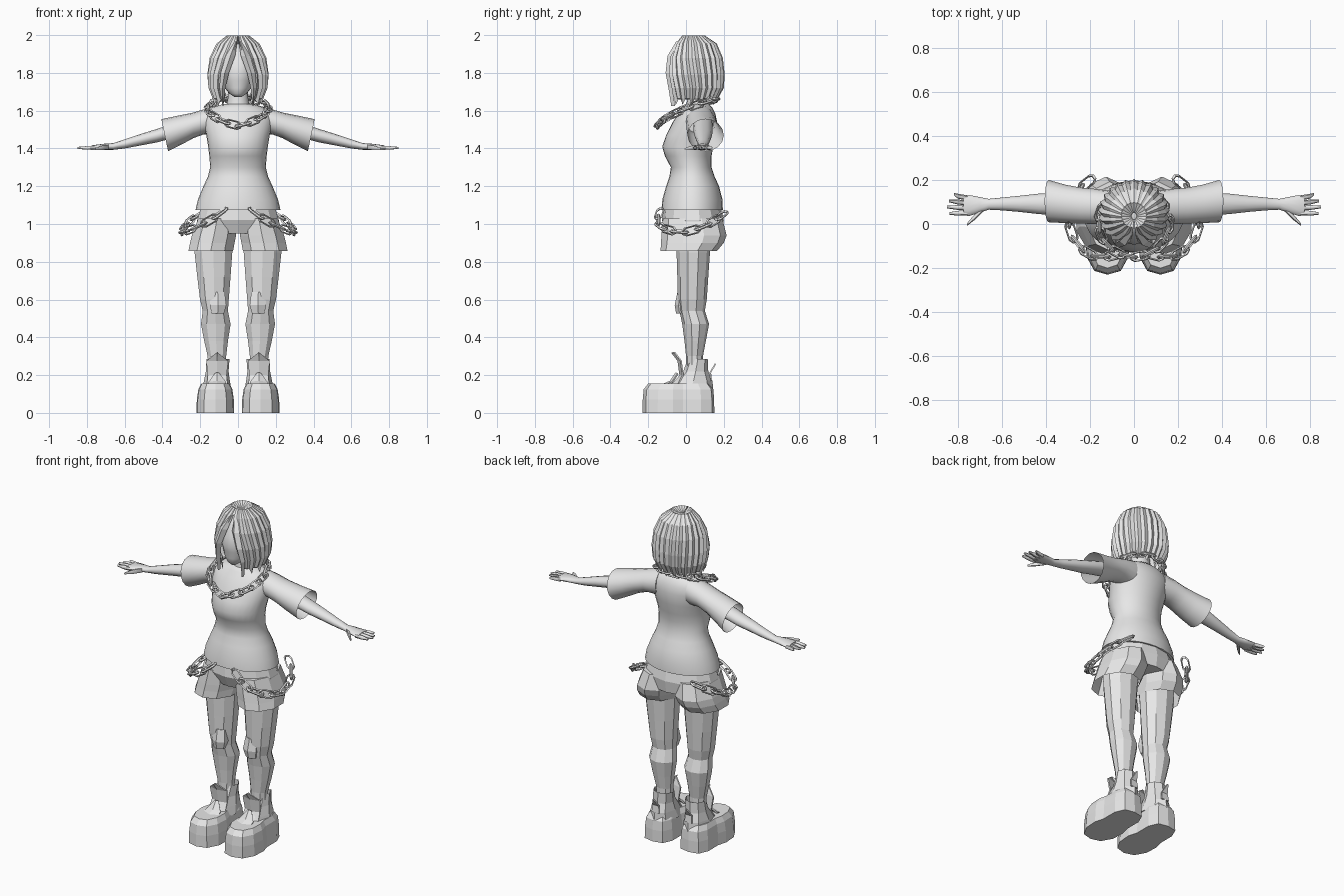
import bpy, bmesh, math
from mathutils import Vector, Quaternion

if "Cube" in bpy.data.objects:
    bpy.data.objects.remove(bpy.data.objects["Cube"])

GREY = bpy.data.materials.new("plain grey")
GREY.diffuse_color = (0.8, 0.8, 0.8, 1)
GREY.use_nodes = True
GREY.node_tree.nodes["Principled BSDF"].inputs["Base Color"].default_value = GREY.diffuse_color


def finish(name, bm, mirror=False, smooth=0, thick=0):
    bmesh.ops.recalc_face_normals(bm, faces=bm.faces)
    me = bpy.data.meshes.new(name)
    bm.to_mesh(me)
    bm.free()
    me.materials.append(GREY)
    ob = bpy.data.objects.new(name, me)
    bpy.context.collection.objects.link(ob)
    if smooth:
        bpy.ops.object.select_all(action='DESELECT')
        ob.select_set(True)
        bpy.context.view_layer.objects.active = ob
        bpy.ops.object.shade_smooth_by_angle(angle=math.radians(smooth))
    if thick:
        ob.modifiers.new("thickness", 'SOLIDIFY').thickness = thick
    if mirror:
        ob.modifiers.new("mirror", 'MIRROR')
    return ob


def loft(name, rings, caps=(True, True), closed=True, **kw):
    """Skin a list of equal-length point rings."""
    bm = bmesh.new()
    rows = [[bm.verts.new(p) for p in r] for r in rings]
    n = len(rows[0])
    for a, b in zip(rows, rows[1:]):
        for i in range(n if closed else n - 1):
            j = (i + 1) % n
            bm.faces.new((a[i], a[j], b[j], b[i]))
    if closed and caps[0]:
        bm.faces.new(rows[0])
    if closed and caps[1]:
        bm.faces.new(rows[-1])
    return finish(name, bm, **kw)


def zring(z, x0, x1, y0, y1, n):
    """Horizontal oval filling the given x and y limits."""
    cx, cy, rx, ry = (x0 + x1) / 2, (y0 + y1) / 2, (x1 - x0) / 2, (y1 - y0) / 2
    return [(cx + rx * math.sin(t), cy - ry * math.cos(t), z)
            for t in (2 * math.pi * i / n for i in range(n))]


def xring(x, y0, y1, z0, z1, n, tilt=0):
    """Upright oval across the x axis; tilt pushes its top outward."""
    cy, cz, ry, rz = (y0 + y1) / 2, (z0 + z1) / 2, (y1 - y0) / 2, (z1 - z0) / 2
    return [(x + tilt * math.sin(t), cy + ry * math.cos(t), cz + rz * math.sin(t))
            for t in (2 * math.pi * i / n for i in range(n))]


def chain(name, path, count, width, closed=False, mirror=False):
    """Lay oval links along a path, rolled alternately."""
    pts = [Vector(p) for p in path]
    lens = [0]
    for a, b in zip(pts, pts[1:]):
        lens.append(lens[-1] + (b - a).length)

    def at(s):
        s = s % lens[-1] if closed else max(0, min(s, lens[-1]))
        for k in range(len(pts) - 1):
            if s <= lens[k + 1]:
                return pts[k].lerp(pts[k + 1], (s - lens[k]) / (lens[k + 1] - lens[k]))
        return pts[-1]

    bm = bmesh.new()
    step, wire = lens[-1] / count, 0.0075
    for i in range(count):
        a, b = at(i * step), at((i + 1) * step)
        mid, t = (a + b) / 2, (b - a).normalized()
        side = t.cross(Vector((0, 0, 1))).normalized()
        side.rotate(Quaternion(t, math.radians(80 if i % 2 else 10)))
        nor = t.cross(side)
        half = step / 2 + wire * 1.6
        outline = [(half, .45), (half, -.45), (half * .6, -1), (-half * .6, -1),
                   (-half, -.45), (-half, .45), (-half * .6, 1), (half * .6, 1)]
        rows = []
        for u, v in outline:
            c = t * u + side * (v * width)
            d = c.normalized()
            rows.append([bm.verts.new(mid + c + d * (p * wire) + nor * (q * wire))
                         for p, q in ((1, 0), (0, 1), (-1, 0), (0, -1))])
        for k in range(8):
            r, s = rows[k], rows[(k + 1) % 8]
            for m in range(4):
                bm.faces.new((r[m], r[(m + 1) % 4], s[(m + 1) % 4], s[m]))
    return finish(name, bm, mirror=mirror)


# Shirt body and neck
body = [(1.075, .225, -.13, .195), (1.13, .212, -.125, .193), (1.2, .183, -.105, .175),
        (1.25, .16, -.088, .152), (1.3, .147, -.08, .135), (1.36, .152, -.112, .135),
        (1.41, .158, -.126, .145), (1.47, .168, -.105, .158), (1.54, .185, -.07, .165),
        (1.585, .18, -.04, .155), (1.615, .14, -.015, .14), (1.635, .08, .0, .12)]
loft("shirt_body", [zring(z, -w, w, f, b, 28) for z, w, f, b in body], smooth=60)
loft("neck", [zring(z, -w, w, f, b, 16) for z, w, f, b in
              [(1.6, .075, -.01, .12), (1.65, .055, .005, .105), (1.74, .05, .0, .1)]], smooth=60)

# Sleeves, arms and hands
sleeve = [(.1, .0, .15, 1.47, 1.63, .0), (.18, .0, .16, 1.475, 1.607, .0),
          (.24, .002, .165, 1.455, 1.588, .005), (.31, .004, .178, 1.42, 1.573, .01),
          (.388, .008, .2, 1.385, 1.555, .018)]
loft("sleeve", [xring(x, a, b, c, d, 16, t) for x, a, b, c, d, t in sleeve],
     caps=(True, False), mirror=True, smooth=60)
arm = [(.2, .04, .14, 1.48, 1.58), (.36, .04, .14, 1.45, 1.525), (.43, .045, .138, 1.432, 1.503),
       (.52, .055, .128, 1.415, 1.475), (.6, .062, .12, 1.4, 1.448), (.66, .065, .114, 1.393, 1.428),
       (.7, .052, .122, 1.392, 1.426), (.75, .036, .132, 1.392, 1.42), (.775, .04, .128, 1.394, 1.416)]
loft("arm_and_palm", [xring(*r, 12) for r in arm], mirror=True, smooth=60)
for i, (y, tip_x, tip_y) in enumerate([(.05, .838, .048), (.073, .85, .077),
                                       (.095, .84, .105), (.118, .817, .135)]):
    loft("finger_%d" % (i + 1),
         [xring(x, c - r, c + r, 1.403 - r, 1.403 + r, 6) for x, c, r in
          [(.755, y, .012), (.8, (y + tip_y) / 2, .011), (tip_x, tip_y, .006)]],
         mirror=True, smooth=60)
loft("thumb", [xring(x, c - r, c + r, z - r, z + r, 6) for x, c, z, r in
               [(.685, .07, 1.408, .014), (.725, .03, 1.402, .013), (.758, -.002, 1.396, .006)]],
     mirror=True, smooth=60)

# Head
head = [(1.672, .018, -.058, -.02), (1.69, .045, -.075, .04), (1.72, .07, -.084, .09),
        (1.76, .088, -.086, .14), (1.79, .097, -.094, .15), (1.84, .108, -.08, .165),
        (1.9, .105, -.06, .16), (1.955, .06, -.01, .11)]
loft("head", [zring(z, -w, w, f, b, 20) for z, w, f, b in head], smooth=60)

# Hair: ridged locks around the head, parted over the face
hair = [(1.972, .012, .02, .05, 3), (1.998, .06, -.02, .1, 3), (1.955, .115, -.055, .163, 4),
        (1.88, .15, -.09, .195, 13), (1.79, .163, -.105, .205, 24), (1.72, .157, -.095, .2, 28),
        (1.665, .135, -.08, .17, 30), (1.63, .125, -.07, .15, 31)]
rows = []
for k, (z, w, f, b, gap) in enumerate(hair):
    row = []
    for i in range(45):
        t = math.radians(gap + (360 - 2 * gap) * i / 44)
        s = 1 if i % 2 == 0 else .92
        drop = .03 * (i % 4 != 0) if k == len(hair) - 1 else 0
        row.append((w * s * math.sin(t), (f + b) / 2 - (b - f) / 2 * s * math.cos(t), z + drop))
    rows.append(row)
loft("hair", rows, closed=False)
# Fringe strands along the parting
loft("fringe_strand", [[(x - h, y + .012, z), (x, y - .008, z), (x + h, y + .012, z)] for x, y, z, h in
     [(.012, -.045, 1.965, .008), (.04, -.09, 1.89, .025), (.07, -.1, 1.8, .022),
      (.083, -.085, 1.72, .016), (.08, -.07, 1.625, .002)]], closed=False, mirror=True)

# Shorts
loft("shorts_hips", [zring(z, -w, w, f, b, 14) for z, w, f, b in
     [(1.09, .2, -.12, .185), (1.02, .222, -.128, .2), (.95, .215, -.095, .19)]])
loft("shorts_leg", [zring(*r, 10) for r in
     [(1.03, .005, .215, -.122, .192), (.94, .004, .25, -.13, .215),
      (.9, .012, .26, -.132, .2), (.858, .02, .268, -.135, .165)]],
     caps=(True, False), mirror=True)

# Legs and knee patches
loft("leg", [zring(*r, 10) for r in
     [(.95, .015, .235, -.055, .135), (.85, .025, .235, -.05, .127), (.72, .035, .22, -.046, .118),
      (.6, .045, .205, -.043, .11), (.54, .05, .19, -.035, .1), (.47, .035, .2, -.02, .122),
      (.38, .05, .182, -.008, .105), (.3, .06, .163, .0, .09), (.2, .065, .16, .0, .09)]],
     mirror=True)
loft("knee_patch", [zring(*r, 6) for r in
     [(.64, .065, .15, -.045, .02), (.57, .055, .155, -.06, .02), (.525, .07, .145, -.052, .02)]],
     mirror=True)

# Platform boots
half = [(0, -.23), (.06, -.213), (.095, -.15), (.1, -.07), (.085, -.015),
        (.085, .08), (.06, .138), (0, .15)]
outline = half + [(-x, y) for x, y in half[-2:0:-1]]
loft("boot_platform", [[(.12 + x * s, -.03 + (y + .03) * t, z) for x, y in outline]
     for z, s, t in [(0, 1, 1), (.07, .98, .995), (.125, .9, .97), (.155, .74, .85)]], mirror=True)
loft("boot_shaft", [zring(*r, 8) for r in
     [(.12, .035, .19, -.1, .145), (.17, .043, .18, -.06, .14), (.22, .05, .17, -.015, .118),
      (.285, .045, .167, .01, .115)]], caps=(True, False), mirror=True)
loft("boot_tongue", [[(.11 - w, y + .015, z), (.11, y, z), (.11 + w, y + .015, z)] for z, y, w in
     [(.15, -.06, .055), (.2, -.035, .05), (.275, -.045, .058), (.318, -.078, .004)]],
     closed=False, mirror=True, thick=.008)
loft("boot_toe_flap", [[(.11 - w, y, z), (.11, y - .01, z + .005), (.11 + w, y, z)] for z, y, w in
     [(.15, -.11, .05), (.165, -.075, .045), (.21, -.045, .012)]],
     closed=False, mirror=True, thick=.008)
loft("boot_pull_tab", [[(.11 - w, y, z), (.11 + w, y, z)] for z, y, w in
     [(.17, .13, .025), (.215, .125, .02), (.262, .153, .003)]],
     closed=False, mirror=True, thick=.008)

# Chains: necklace and hanging belt chains
turn = [2 * math.pi * i / 60 for i in range(61)]
chain("necklace", [(.162 * math.sin(a), .005 - .155 * math.cos(a),
                    1.52 + .145 * max(0, math.sin(a / 2)) ** 1.3) for a in turn],
      18, .019, closed=True)
chain("belt_chain", [(.07, -.135, 1.075), (.13, -.15, 1.03), (.2, -.145, .99), (.265, -.09, .965),
                     (.295, -.01, .955), (.29, .08, .98), (.26, .15, 1.015), (.19, .205, 1.06)],
      9, .02, mirror=True)
